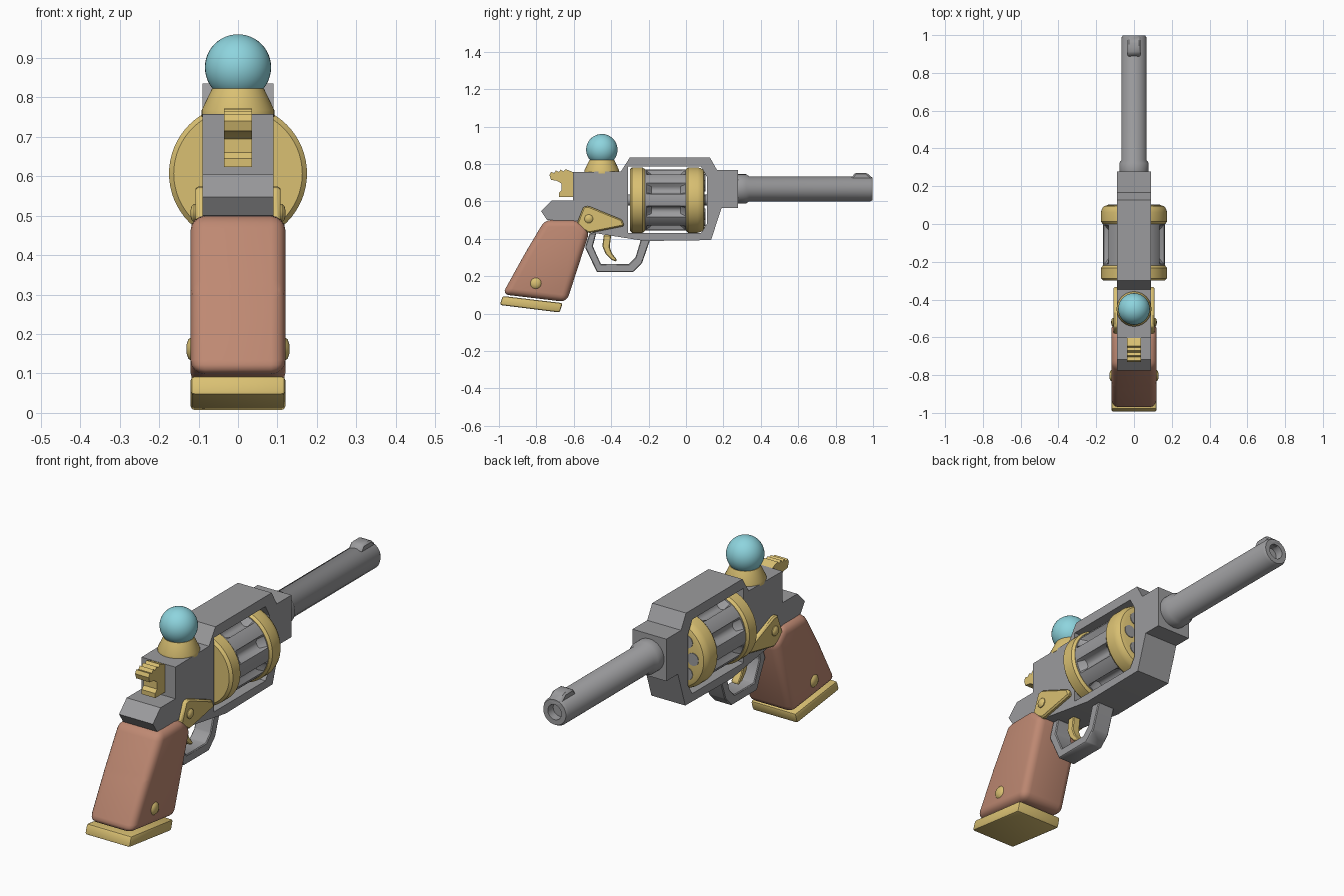
import bpy, bmesh, math
from mathutils import Vector, Matrix

cube = bpy.data.objects.get("Cube")
if cube:
    bpy.data.objects.remove(cube, do_unlink=True)


def material(name, rgb):
    m = bpy.data.materials.new(name)
    m.use_nodes = True
    m.diffuse_color = (*rgb, 1)
    m.node_tree.nodes["Principled BSDF"].inputs["Base Color"].default_value = (*rgb, 1)
    return m


STEEL = material("steel grey", (0.33, 0.33, 0.34))
BRASS = material("brass", (0.70, 0.53, 0.17))
WOOD = material("red brown wood", (0.52, 0.25, 0.17))
GLASS = material("pale cyan", (0.27, 0.66, 0.73))


def finish(name, bm, mat, angle=35):
    bmesh.ops.remove_doubles(bm, verts=bm.verts, dist=1e-5)
    bmesh.ops.recalc_face_normals(bm, faces=bm.faces)
    me = bpy.data.meshes.new(name)
    bm.to_mesh(me)
    bm.free()
    me.materials.append(mat)
    me.shade_smooth()
    me.set_sharp_from_angle(angle=math.radians(angle))
    ob = bpy.data.objects.new(name, me)
    bpy.context.collection.objects.link(ob)
    return ob


def prism(name, pts, x0, x1, mat, bevel=0, seg=1, angle=35):
    """Side profile of (y, z) points extruded from x0 to x1."""
    bm = bmesh.new()
    face = bm.faces.new([bm.verts.new((x0, y, z)) for y, z in pts])
    ext = bmesh.ops.extrude_face_region(bm, geom=[face])
    moved = [v for v in ext["geom"] if isinstance(v, bmesh.types.BMVert)]
    bmesh.ops.translate(bm, verts=moved, vec=(x1 - x0, 0, 0))
    bmesh.ops.recalc_face_normals(bm, faces=bm.faces)
    if bevel:
        bmesh.ops.bevel(bm, geom=bm.edges[:], offset=bevel, segments=seg,
                        profile=0.5, affect="EDGES", clamp_overlap=True)
    return finish(name, bm, mat, angle)


def loft(name, rings, mat, origin, axis, n=48, shape=None):
    """Rings of (radius, height, depth) stacked along an axis; shape gives the flute depth."""
    turn = Vector(axis).to_track_quat("Z", "Y").to_matrix().to_4x4()
    bm = bmesh.new()
    loops = []
    for r, h, *d in rings:
        loop = []
        for i in range(n):
            a = math.tau * i / n
            rr = r - (d[0] * shape(a) if d and shape else 0)
            loop.append(bm.verts.new((rr * math.cos(a), rr * math.sin(a), h)))
        loops.append(loop)
    for a, b in zip(loops, loops[1:]):
        for i in range(n):
            j = (i + 1) % n
            bm.faces.new((a[i], a[j], b[j], b[i]))
    bm.faces.new(loops[0])
    bm.faces.new(loops[-1])
    bm.transform(Matrix.Translation(origin) @ turn)
    return finish(name, bm, mat)


# Frame: side outline with an open window
outline = [(-.604, .757), (-.348, .76), (-.30, .835), (.128, .835), (.166, .767),
           (.278, .767), (.278, .565), (.19, .565), (.134, .393), (-.22, .388),
           (-.524, .436), (-.58, .495), (-.743, .50), (-.775, .548), (-.717, .605),
           (-.604, .605)]
window = [(-.31, .43), (.08, .43), (.112, .48), (.112, .73), (.08, .787), (-.31, .787)]
curve = bpy.data.curves.new("frame_outline", "CURVE")
curve.dimensions = "2D"
curve.fill_mode = "BOTH"
curve.extrude = 0.09
for pts in (outline, window):
    s = curve.splines.new("POLY")
    s.points.add(len(pts) - 1)
    for p, (y, z) in zip(s.points, pts):
        p.co = (y, z, 0, 1)
    s.use_cyclic_u = True
helper = bpy.data.objects.new("frame_outline", curve)
bpy.context.collection.objects.link(helper)
bpy.context.view_layer.update()
solid = bpy.data.meshes.new_from_object(helper.evaluated_get(bpy.context.evaluated_depsgraph_get()))
bm = bmesh.new()
bm.from_mesh(solid)
bm.transform(Matrix(((0, 0, 1, 0), (1, 0, 0, 0), (0, 1, 0, 0), (0, 0, 0, 1))))
bpy.data.objects.remove(helper, do_unlink=True)
finish("frame", bm, STEEL, 20)

# Barrel with collar and bore, and the front sight
FWD = (0, 1, 0)
loft("barrel", [(.07, .25), (.078, .27), (.078, .322), (.067, .338), (.067, .985),
                (.06, .998), (.036, .998), (.034, .96), (.001, .96)],
     STEEL, (0, 0, .667), FWD)
prism("front_sight", [(.88, .70), (.88, .722), (.905, .753), (.965, .753), (.998, .725), (.998, .70)],
      -.034, .034, STEEL, .008)

# Rotating cylinder: fluted core, two brass bands, chambers and axle
CORE = (0, 0, .607)
SECTOR = math.tau / 8


def flute(a):
    t = ((a % SECTOR) / SECTOR - 0.5) * 4
    return math.sqrt(max(0, 1 - t * t))


loft("fluted_core", [(.163, -.23, 0), (.163, -.212, 0), (.163, -.185, .034),
                     (.163, -.03, .034), (.163, -.004, 0), (.163, .01, 0)],
     STEEL, CORE, FWD, 128, flute)
loft("rear_band", [(.163, -.30), (.175, -.288), (.175, -.232), (.165, -.22)],
     BRASS, CORE, FWD, 64)
loft("front_band", [(.165, 0), (.175, .012), (.175, .062), (.17, .08), (.16, .094), (.142, .10)],
     BRASS, CORE, FWD, 64)
for i in range(8):
    a = i * SECTOR
    loft(f"chamber_{i + 1}", [(.03, .09), (.03, .103)], STEEL,
         (.108 * math.cos(a), 0, .607 + .108 * math.sin(a)), FWD, 20)
loft("axle", [(.03, -.33), (.03, .13)], STEEL, CORE, FWD, 24)

# Glass ball on a brass cone
UP = (0, 0, 1)
loft("ball_mount", [(.092, .75), (.092, .768), (.066, .822), (.03, .824)],
     BRASS, (0, -.45, 0), UP)
bm = bmesh.new()
bmesh.ops.create_uvsphere(bm, u_segments=40, v_segments=24, radius=.084,
                          matrix=Matrix.Translation((0, -.45, .876)))
finish("glass_ball", bm, GLASS)

# Hammer with a notched thumb spur
prism("hammer", [(-.59, .623), (-.59, .75), (-.625, .765), (-.645, .772), (-.655, .76),
                 (-.67, .77), (-.68, .757), (-.695, .766), (-.705, .752), (-.722, .757),
                 (-.73, .74), (-.722, .715), (-.69, .71), (-.665, .695), (-.665, .66),
                 (-.68, .645), (-.68, .623)], -.036, .036, BRASS)

# Grip and butt plate
prism("grip", [(-.755, .50), (-.58, .50), (-.515, .44), (-.638, .062), (-.982, .103), (-.865, .315)],
      -.12, .12, WOOD, .036, 4, 50)
prism("butt_plate", [(-.98, .094), (-.66, .056), (-.675, .006), (-.996, .046)],
      -.12, .12, BRASS, .01, 2)

# Trigger guard and trigger
prism("trigger_guard", [(-.515, .43), (-.54, .355), (-.476, .222), (-.283, .222), (-.235, .27),
                        (-.19, .40), (-.24, .40), (-.27, .30), (-.305, .265), (-.455, .265),
                        (-.498, .36), (-.48, .43)], -.045, .045, STEEL, .004)
prism("trigger", [(-.44, .42), (-.447, .36), (-.43, .32), (-.40, .288), (-.372, .278),
                  (-.372, .292), (-.395, .32), (-.408, .355), (-.40, .42)], -.02, .02, BRASS, .004)

# Mirrored side plates, screws and grip studs
for side, s in (("left", 1), ("right", -1)):
    prism(f"{side}_side_plate", [(-.588, .47), (-.548, .572), (-.52, .575), (-.342, .502),
                                 (-.33, .468), (-.52, .43)], s * .08, s * .108, BRASS, .007)
    loft(f"{side}_plate_screw", [(.023, 0), (.023, .012), (.017, .018), (.004, .021)],
         BRASS, (s * .1, -.52, .507), (s, 0, 0), 24)
    loft(f"{side}_grip_stud", [(.031, 0), (.031, .02), (.024, .028), (.012, .032), (.003, .033)],
         BRASS, (s * .098, -.803, .162), (s, 0, 0), 24)
